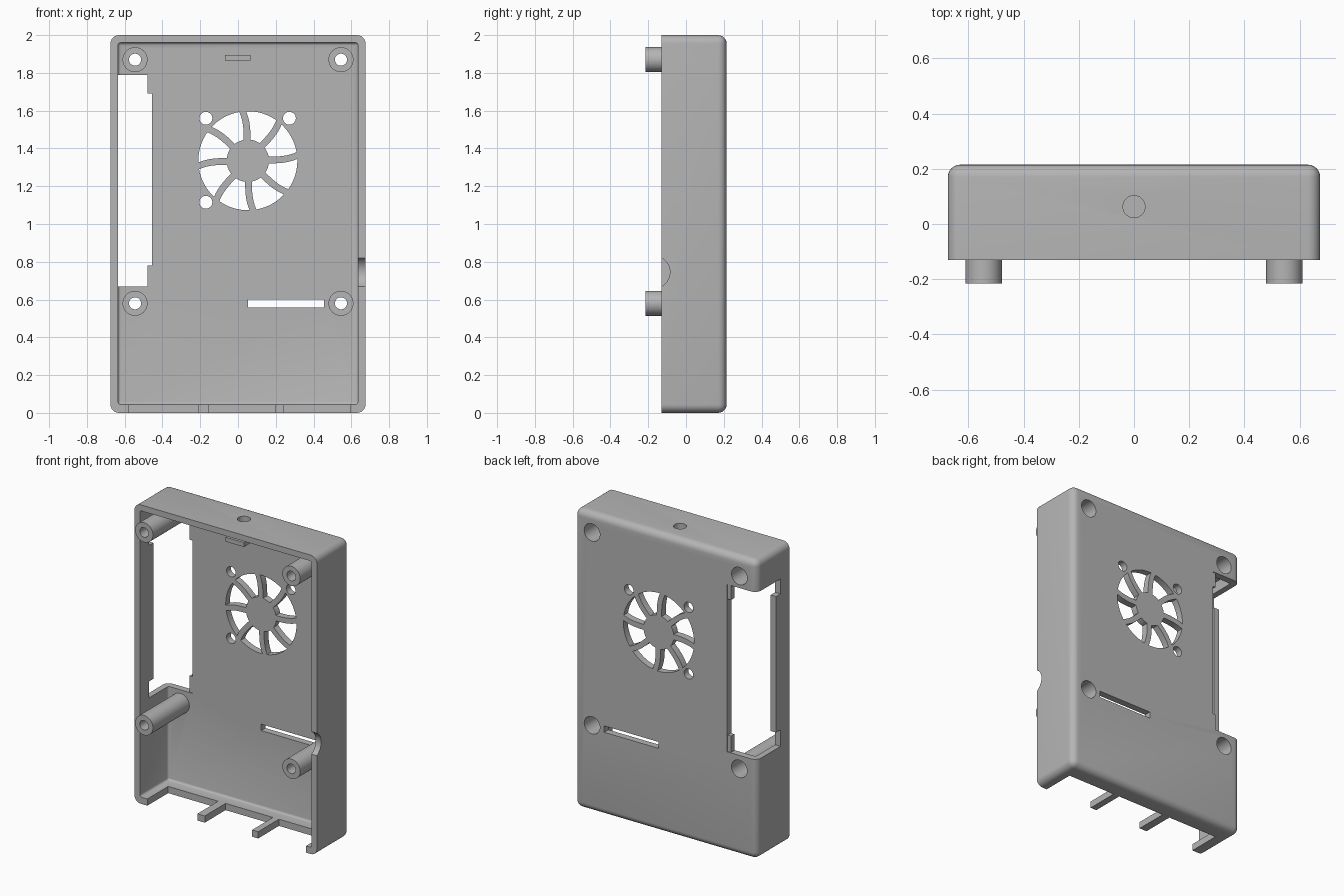
import bpy, bmesh, math
from mathutils import Vector, Matrix

cube = bpy.data.objects.get("Cube")
if cube:
    bpy.data.objects.remove(cube, do_unlink=True)

grey = bpy.data.materials.new("grey plastic")
grey.use_nodes = True
colour = (0.46, 0.46, 0.46, 1)
grey.diffuse_color = colour
grey.node_tree.nodes["Principled BSDF"].inputs["Base Color"].default_value = colour

FRONT, BACK, INNER = -0.13, 0.215, 0.17
WALL = 0.635
POSTS = [(x, z) for x in (-0.545, 0.545) for z in (0.58, 1.87)]


def make(name, bm):
    bmesh.ops.recalc_face_normals(bm, faces=bm.faces)
    mesh = bpy.data.meshes.new(name)
    bm.to_mesh(mesh)
    bm.free()
    mesh.materials.append(grey)
    ob = bpy.data.objects.new(name, mesh)
    bpy.context.collection.objects.link(ob)
    return ob


def box(name, x, y, z, radius=0, segments=4):
    """Box from ranges; a radius rounds every edge except those of the front face."""
    bm = bmesh.new()
    bmesh.ops.create_cube(bm, size=1)
    for v in bm.verts:
        v.co = [r[0] if c < 0 else r[1] for c, r in zip(v.co, (x, y, z))]
    if radius:
        edges = [e for e in bm.edges if any(v.co.y > y[0] + 0.001 for v in e.verts)]
        bmesh.ops.bevel(bm, geom=edges, offset=radius, segments=segments,
                        profile=0.5, affect='EDGES')
    return make(name, bm)


def rod(name, centre, radius, length, axis='Y', sides=40):
    bm = bmesh.new()
    turn = {'X': Matrix.Rotation(math.pi / 2, 4, 'Y'),
            'Y': Matrix.Rotation(math.pi / 2, 4, 'X'), 'Z': Matrix()}[axis]
    bmesh.ops.create_cone(bm, cap_ends=True, segments=sides, radius1=radius,
                          radius2=radius, depth=length,
                          matrix=Matrix.Translation(centre) @ turn)
    return make(name, bm)


def smooth(ob):
    bpy.ops.object.select_all(action='DESELECT')
    ob.select_set(True)
    bpy.context.view_layer.objects.active = ob
    bpy.ops.object.shade_smooth_by_angle(angle=math.radians(35))


def cut(target, cutter):
    mod = target.modifiers.new("cut", 'BOOLEAN')
    mod.operation, mod.solver, mod.object = 'DIFFERENCE', 'EXACT', cutter
    bpy.context.view_layer.objects.active = target
    bpy.ops.object.modifier_apply(modifier=mod.name)
    bpy.data.objects.remove(cutter, do_unlink=True)


def fan_cutter(cx, cz, hub, rim, blades=8, half_width=0.018, steps=8):
    """Openings between curved spokes, as prisms through the back plate."""
    bm = bmesh.new()

    def edge(r, base, side):
        t = (r - hub) / (rim - hub)
        bend = math.radians(2 + 7 * t * t - 3 * t)
        return base + bend + side * half_width / r

    for i in range(blades):
        a = math.radians(90) + i * math.tau / blades
        b = a + math.tau / blades
        radii = [hub + (rim - hub) * k / steps for k in range(steps + 1)]
        outline = [(r, edge(r, a, 1)) for r in radii]
        for r, order in ((rim, 1), (hub, -1)):
            t0, t1 = edge(r, a, 1), edge(r, b, -1)
            arc = [(r, t0 + (t1 - t0) * k / steps) for k in range(1, steps)]
            if order == 1:
                outline += arc + [(q, edge(q, b, -1)) for q in reversed(radii)]
            else:
                outline += arc[::-1]
        face = bm.faces.new([bm.verts.new((cx + r * math.cos(t), 0.1, cz + r * math.sin(t)))
                             for r, t in outline])
        new = bmesh.ops.extrude_face_region(bm, geom=[face])["geom"]
        bmesh.ops.translate(bm, vec=Vector((0, 0.2, 0)),
                            verts=[g for g in new if isinstance(g, bmesh.types.BMVert)])
    return make("fan_cutter", bm)


# Case shell: rounded box hollowed from the front
case = box("case_shell", (-0.675, 0.675), (FRONT, BACK), (0, 2), 0.045, 6)
cut(case, box("cavity", (-WALL, WALL), (-0.3, INNER), (0.045, 1.96), 0.014, 3))

# Bottom wall openings, leaving the fingers and corner feet
for x in ((-0.58, -0.21), (-0.155, 0.195), (0.24, 0.595)):
    cut(case, box("bottom_opening", x, (-0.3, 0.09), (-0.1, 0.07)))

# Side opening wrapping from the back plate into the wall, stepped at its ends
cut(case, box("side_opening", (-0.8, -0.455), (0.012, 0.4), (0.67, 1.79)))
for z in ((0.67, 0.78), (1.69, 1.79)):
    cut(case, box("side_step", (-0.8, -0.6), (-0.035, 0.1), z))

# Fan grille with three screw holes
cut(case, fan_cutter(0.052, 1.335, 0.112, 0.262))
for x, z in ((-0.17, 1.56), (0.272, 1.56), (-0.17, 1.115)):
    cut(case, rod("fan_screw_hole", (x, 0.2, z), 0.034, 0.2))

# Cable slot, top hole and round notch in the side wall
cut(case, box("slot", (0.052, 0.455), (0.1, 0.3), (0.557, 0.6)))
cut(case, rod("top_hole", (0, 0.063, 2), 0.04, 0.2, 'Z'))
cut(case, rod("side_notch", (0.66, -0.17, 0.745), 0.085, 0.12, 'X'))

# Screw recesses in the back
for x, z in POSTS:
    cut(case, rod("screw_recess", (x, 0.2, z), 0.058, 0.2))
smooth(case)

# Hollow screw posts, wider bored from the back
for i, (x, z) in enumerate(POSTS):
    bm = bmesh.new()
    profile = [(0.066, 0.19), (0.066, -0.215), (0.032, -0.215),
               (0.032, -0.06), (0.058, -0.06), (0.058, 0.19)]
    verts = [bm.verts.new((r, y, 0)) for r, y in profile]
    edges = [bm.edges.new((verts[k - 1], verts[k])) for k in range(len(verts))]
    bmesh.ops.spin(bm, geom=verts + edges, cent=(0, 0, 0), axis=(0, 1, 0),
                   angle=math.tau, steps=40)
    bmesh.ops.remove_doubles(bm, verts=bm.verts, dist=0.0005)
    bmesh.ops.translate(bm, vec=(x, 0, z), verts=bm.verts)
    smooth(make(f"screw_post_{i + 1}", bm))

# Small tabs at the ends of the side opening
for name, z in (("lower_tab", (0.665, 0.78)), ("upper_tab", (1.69, 1.795))):
    box(name, (-0.48, -0.45), (INNER + 0.005, BACK - 0.005), z)

# Ledge under the top hole
box("top_ledge", (-0.07, 0.065), (-0.03, 0.19), (1.865, 1.895))
